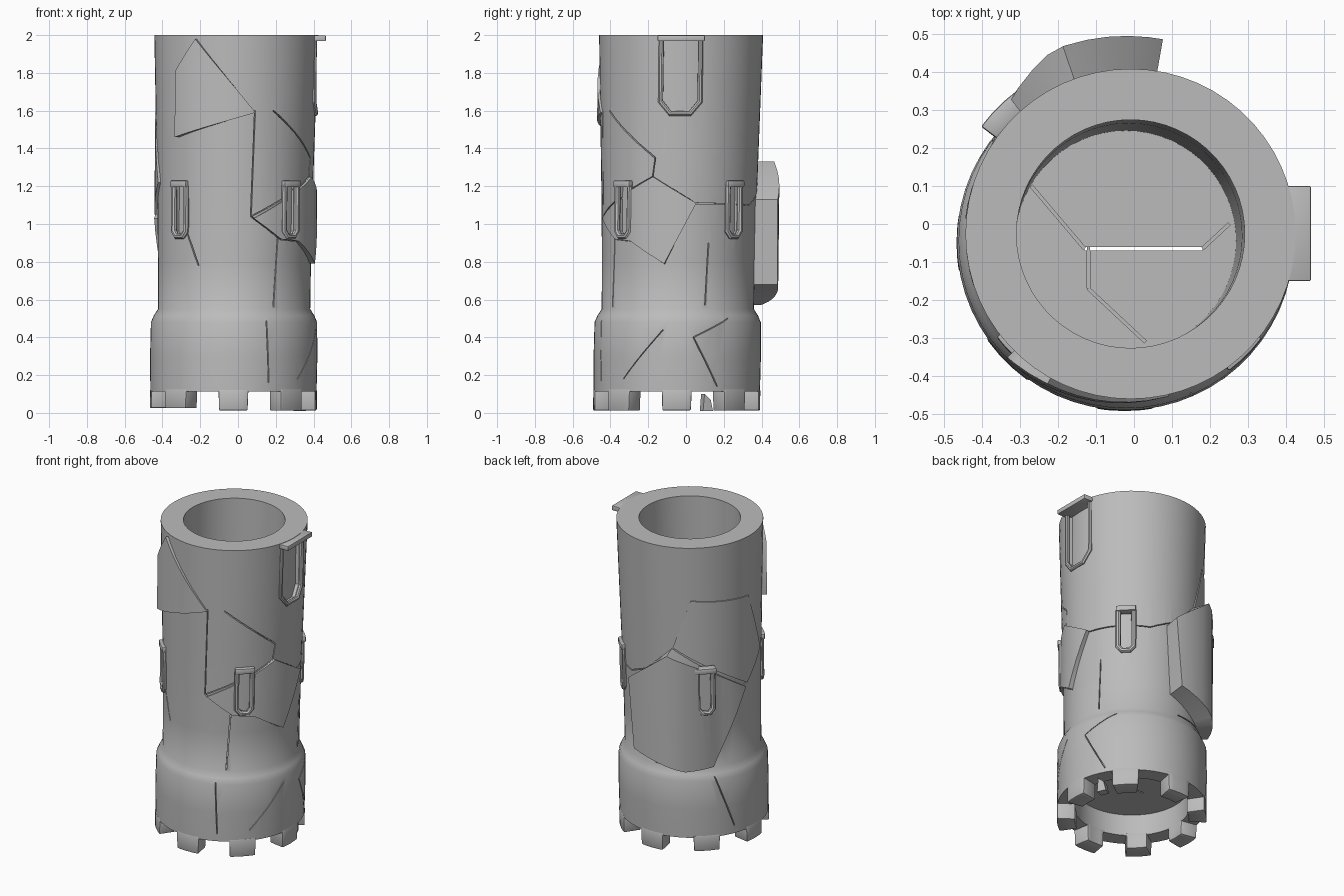
import bpy, bmesh, math
from mathutils import Vector

if "Cube" in bpy.data.objects:
    bpy.data.objects.remove(bpy.data.objects["Cube"])

stone = bpy.data.materials.new("grey stone")
stone.use_nodes = True
GREY = (0.5, 0.5, 0.5, 1)
stone.diffuse_color = GREY
stone.node_tree.nodes["Principled BSDF"].inputs["Base Color"].default_value = GREY


def place(angle, r, z):
    """Point on the leaning tower; angle in degrees from the front towards +x."""
    a = math.radians(angle)
    return Vector((-0.025 + 0.008 * z + r * math.sin(a), -0.05 + 0.012 * z - r * math.cos(a), z))


def finish(bm, name, bevel=0):
    bmesh.ops.recalc_face_normals(bm, faces=bm.faces)
    mesh = bpy.data.meshes.new(name)
    bm.to_mesh(mesh)
    bm.free()
    mesh.materials.append(stone)
    ob = bpy.data.objects.new(name, mesh)
    bpy.context.collection.objects.link(ob)
    if bevel:
        m = ob.modifiers.new("worn edges", 'BEVEL')
        m.width, m.segments, m.limit_method = bevel, 2, 'ANGLE'
    return ob


def add_block(target, pts, r_in, r_out, step=6):
    """Outline in (angle, z), wrapped round the tower between two radii."""
    outer = r_out if callable(r_out) else (lambda a: r_out)
    bm = bmesh.new()
    bm.faces.new([bm.verts.new((a, 0, z)) for a, z in pts])
    lo, hi = min(p[0] for p in pts), max(p[0] for p in pts)
    for k in range(math.ceil(lo / step), math.floor(hi / step) + 1):
        bmesh.ops.bisect_plane(bm, geom=bm.verts[:] + bm.edges[:] + bm.faces[:],
                               plane_co=(k * step, 0, 0), plane_no=(1, 0, 0))
    new = bmesh.ops.extrude_face_region(bm, geom=bm.faces[:])["geom"]
    for v in new:
        if isinstance(v, bmesh.types.BMVert):
            v.co.y = 1
    for v in bm.verts:
        a = v.co.x
        v.co = place(a, outer(a) if v.co.y > 0.5 else r_in, v.co.z)
    bmesh.ops.recalc_face_normals(bm, faces=bm.faces)
    temp = bpy.data.meshes.new("temp")
    bm.to_mesh(temp)
    bm.free()
    target.from_mesh(temp)
    bpy.data.meshes.remove(temp)


def block(name, pts, r_in, r_out, bevel=0):
    bm = bmesh.new()
    add_block(bm, pts, r_in, r_out)
    return finish(bm, name, bevel)


def cut(ob, cutter):
    m = ob.modifiers.new("cut", 'BOOLEAN')
    m.operation, m.object, m.solver, m.use_self = 'DIFFERENCE', cutter, 'EXACT', True


# Tower: one turned wall with flared base, floor slab and open top
profile = [(0, 0.25), (0.34, 0.25), (0.34, 0.112), (0.44, 0.112), (0.443, 0.3), (0.44, 0.48),
           (0.425, 0.515), (0.403, 0.55), (0.405, 0.8), (0.41, 1.1), (0.418, 1.4), (0.426, 1.7),
           (0.434, 2), (0.3, 2), (0.297, 1.5), (0.295, 1), (0.29, 0.45), (0, 0.45)]
SIDES = 60
bm = bmesh.new()
rings = []
for r, z in profile:
    count = SIDES if r else 1
    rings.append([bm.verts.new(place(i * 360 / SIDES, r, z)) for i in range(count)])
for low, high in zip(rings, rings[1:]):
    for i in range(SIDES):
        j = (i + 1) % SIDES
        corners = [low[i % len(low)], low[j % len(low)], high[j % len(high)], high[i % len(high)]]
        bm.faces.new(list(dict.fromkeys(corners)))
tower = finish(bm, "tower_wall")

# Battlement teeth round the base
for i in range(8):
    a = i * 45
    foot = 0.025 if i in (5, 6, 7) else 0.012
    block("battlement_tooth", [(a - 10, foot), (a + 10, foot), (a + 10.5, 0.125), (a - 10.5, 0.125)],
          0.335, 0.442, 0.008)
block("loose_chip", [(110, 0.01), (118, 0.01), (116, 0.07), (111, 0.1)], 0.36, 0.41)


# Loose wall shards standing proud of the wall
def back_radius(a):
    return 0.53 - 0.1 * min(1, max(0, (a + 158) / 34))


block("back_shard", [(-190, 1.13), (-186, 1.16), (-161, 1.33), (-97, 1.03), (-129, 0.57), (-150, 0.57),
                     (-186, 0.68)], 0.4, back_radius)
block("front_shard", [(-45, 1.46), (-45, 1.81), (-29, 1.98), (14, 1.59)], 0.39,
      lambda a: 0.434 + 0.022 * max(0, 14 - a) / 59)
block("upper_back_shard", [(-145, 1.65), (-92, 1.61), (-73, 1.22), (-95, 1.05), (-160, 1.34)], 0.39, 0.426)
block("side_shard", [(14, 1.03), (71, 1.25), (102, 1.11), (80, 0.79), (53, 0.91), (36, 0.92)], 0.39,
      lambda a: 0.418 + 0.02 * max(0, a - 30) / 70)

# Windows: recess, frame and projecting sill
recess = bmesh.new()


def window(angle, r, half, low, high, tube):
    w = math.degrees(half / r)
    outline = [(-w, high), (-w, low + half * 0.6), (-w * 0.5, low), (w * 0.5, low),
               (w, low + half * 0.6), (w, high)]
    outline = [(angle + a, z) for a, z in outline]
    add_block(recess, outline, r - 0.035, r + 0.06)
    curve = bpy.data.curves.new("window_frame", 'CURVE')
    curve.dimensions, curve.bevel_depth, curve.bevel_resolution = '3D', tube, 2
    curve.use_fill_caps = True
    line = curve.splines.new('POLY')
    line.points.add(len(outline) - 1)
    for p, (a, z) in zip(line.points, outline):
        p.co = (*place(a, r, z), 1)
    curve.materials.append(stone)
    bpy.context.collection.objects.link(bpy.data.objects.new("window_frame", curve))


for angle, r in ((45, 0.418), (135, 0.412), (-45, 0.412), (-135, back_radius(-135))):
    window(angle, r, 0.046, 0.935, 1.205, 0.016)
    block("window_sill", [(angle - 8, 1.195), (angle + 8, 1.195), (angle + 8, 1.23), (angle - 8, 1.23)],
          r - 0.03, r + 0.022, 0.006)
window(90, 0.426, 0.105, 1.585, 1.975, 0.014)

# Flat slab sill over the large side window
bm = bmesh.new()
bmesh.ops.create_cube(bm, size=1)
bmesh.ops.scale(bm, vec=(0.09, 0.25, 0.03), verts=bm.verts)
bmesh.ops.translate(bm, vec=(0.42, -0.025, 1.983), verts=bm.verts)
finish(bm, "large_window_sill", 0.004)

recess_cutter = finish(recess, "window_recess_cutter")

# Cracks between the wall pieces, as polylines of (angle, z)
cracks = [
    [(14, 1.6), (12, 1.04), (36, 0.92), (53, 0.91), (80, 0.79)],
    [(28, 1.6), (72, 1.35), (70, 1.25), (102, 1.11), (155, 1.1)],
    [(12, 1.04), (70, 1.25)], [(34, 0.92), (31, 0.56)], [(113, 0.9), (111, 0.57)],
    [(-45, 1.1), (-38, 0.95), (-28, 0.78)],
    [(-145, 1.65), (-92, 1.61), (-73, 1.22), (-97, 1.03)],
    [(155, 1.1), (174, 1.16)], [(-97, 1.03), (-129, 0.57), (-178, 0.56)],
]
base_cracks = [[(128, 0.5), (101, 0.4), (119, 0.14)], [(-128, 0.5), (-112, 0.16)],
               [(23, 0.49), (25, 0.16)], [(50, 0.18), (80, 0.44)]]
grooves = bmesh.new()
for group, inner, outer, width in ((cracks, 0.385, 0.47, 0.003), (base_cracks, 0.42, 0.47, 0.0025)):
    for path in group:
        for (a, z), (b, y) in zip(path, path[1:]):
            d = Vector(((b - a) * 0.0073, y - z)).normalized() * width
            da, dz = -d.y / 0.0073, d.x
            add_block(grooves, [(a + da, z + dz), (b + da, y + dz), (b - da, y - dz), (a - da, z - dz)],
                      inner, outer)
crack_cutter = finish(grooves, "crack_cutter")

# Split running through the floor slab
split = bmesh.new()
floor_lines = [((-0.13, -0.065), (0.18, -0.065), 0.15), ((0.18, -0.065), (0.25, 0.0), 0.4),
               ((-0.27, 0.1), (-0.13, -0.065), 0.4), ((-0.12, -0.06), (-0.12, -0.17), 0.4),
               ((-0.12, -0.17), (0.03, -0.31), 0.4)]
for p, q, depth in floor_lines:
    p, q = Vector(p), Vector(q)
    side = (q - p).normalized().orthogonal() * 0.004
    loop = [p + side, q + side, q - side, p - side]
    face = split.faces.new([split.verts.new((*c, depth)) for c in loop])
    top = bmesh.ops.extrude_face_region(split, geom=[face])["geom"]
    for v in top:
        if isinstance(v, bmesh.types.BMVert):
            v.co.z = 0.6
split_cutter = finish(split, "floor_split_cutter")

for cutter in (recess_cutter, crack_cutter, split_cutter):
    cutter.hide_render = True
    cut(tower, cutter)
for ob in [o for o in bpy.data.objects if o.name.endswith("shard")]:
    cut(ob, recess_cutter)

# Apply cuts, then smooth the round faces while keeping edges crisp
bpy.context.view_layer.update()
for ob in list(bpy.context.collection.objects):
    if ob.type not in {'MESH', 'CURVE'} or ob.name.endswith("cutter"):
        continue
    bpy.ops.object.select_all(action='DESELECT')
    ob.select_set(True)
    bpy.context.view_layer.objects.active = ob
    bpy.ops.object.convert(target='MESH')
    bpy.ops.object.shade_smooth_by_angle(angle=math.radians(35))
for cutter in (recess_cutter, crack_cutter, split_cutter):
    bpy.data.objects.remove(cutter)
